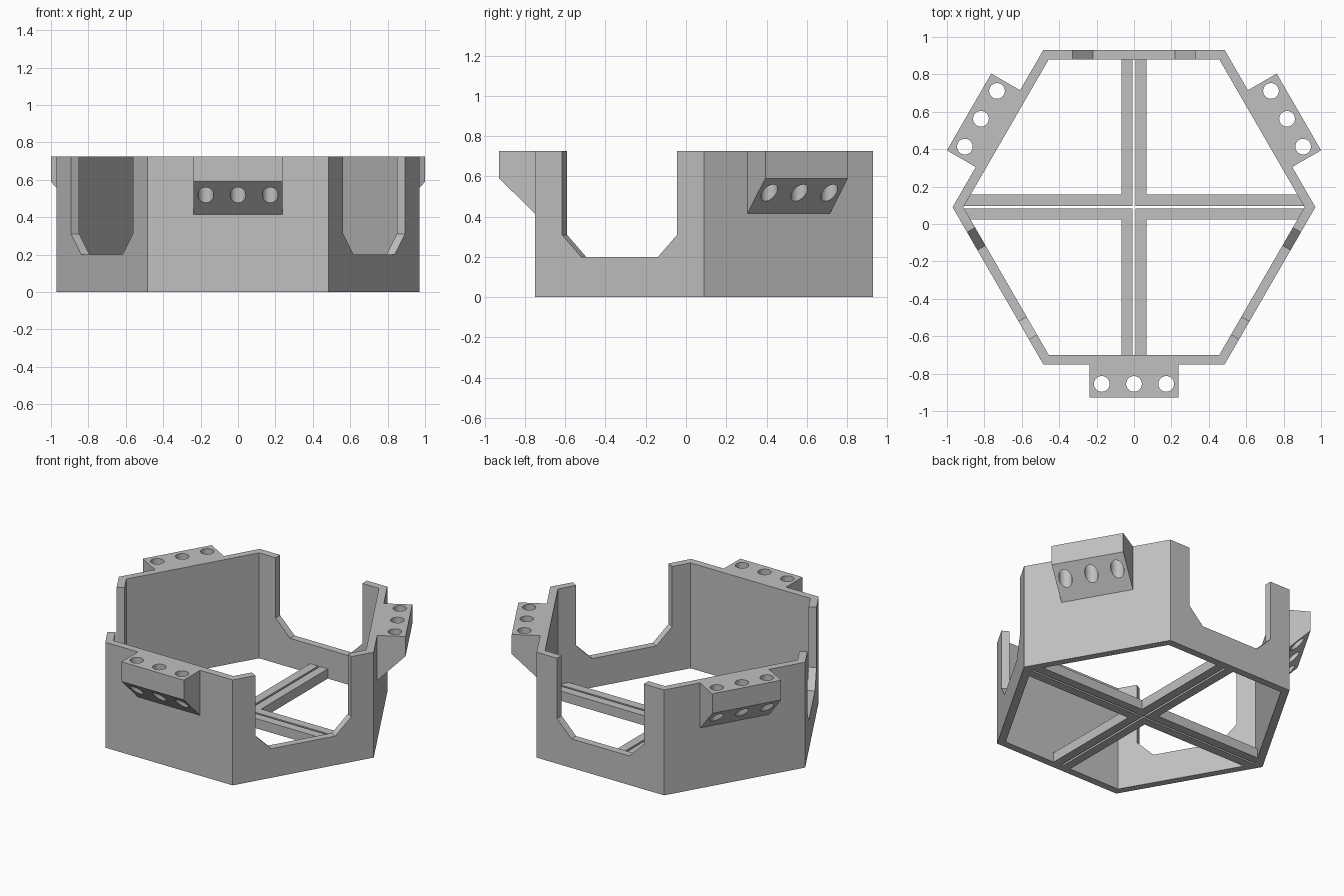
import bpy, bmesh, math
from mathutils import Matrix, Vector

cube = bpy.data.objects.get("Cube")
if cube:
    bpy.data.objects.remove(cube, do_unlink=True)

CY = 0.09                      # hexagon centre in y
OUT, INN = 0.84, 0.79          # outer and inner wall distance from the centre
TAN30 = math.tan(math.radians(30))
TOP = 0.725

grey = bpy.data.materials.new("plain grey")
grey.use_nodes = True
GREY = (0.53, 0.53, 0.53, 1)
grey.diffuse_color = GREY
grey.node_tree.nodes["Principled BSDF"].inputs["Base Color"].default_value = GREY


def finish(name, bm):
    bmesh.ops.remove_doubles(bm, verts=bm.verts, dist=1e-4)
    bmesh.ops.recalc_face_normals(bm, faces=bm.faces)
    mesh = bpy.data.meshes.new(name)
    bm.to_mesh(mesh)
    bm.free()
    mesh.materials.append(grey)
    obj = bpy.data.objects.new(name, mesh)
    bpy.context.collection.objects.link(obj)
    return obj


def prism(bm, points, offset):
    """Extrude a closed polygon along an offset."""
    face = bm.faces.new([bm.verts.new(p) for p in points])
    new = bmesh.ops.extrude_face_region(bm, geom=[face])["geom"]
    bmesh.ops.translate(bm, vec=offset, verts=[v for v in new if isinstance(v, bmesh.types.BMVert)])


def side_matrix(angle):
    """Place a part built on the front side on another hexagon side."""
    return Matrix.Translation((0, CY, 0)) @ Matrix.Rotation(math.radians(angle), 4, "Z")


# Hexagonal wall: three plain sides and three sides with an open notch
right = [(0.33, TOP), (0.33, 0.31), (0.22, 0.2)]
notch = right + [(-u, z) for u, z in reversed(right)]
bm = bmesh.new()
for i in range(6):
    m = side_matrix(i * 60)
    rings = []
    for dist in (OUT, INN):
        end = dist * TAN30
        outline = [(-end, 0), (end, 0), (end, TOP)] + (notch if i % 2 else []) + [(-end, TOP)]
        rings.append([bm.verts.new(m @ Vector((u, -dist, z))) for u, z in outline])
        bm.faces.new(rings[-1])
    a, b = rings
    n = len(a)
    for k in range(n):
        if k not in (1, n - 1):          # mitred ends stay open and are welded
            j = (k + 1) % n
            bm.faces.new([a[k], a[j], b[j], b[k]])
finish("hexagonal_wall", bm)

# Brackets with a sloping underside and three vertical holes
for name, angle in (("front", 0), ("back_left", 120), ("back_right", 240)):
    m = side_matrix(angle)
    bm = bmesh.new()
    section = [(OUT, TOP), (1.018, TOP), (1.018, 0.59), (OUT, 0.415)]
    prism(bm, [(-0.237, -d, z) for d, z in section], (0.474, 0, 0))
    bm.transform(m)
    bracket = finish(name + "_bracket", bm)

    bm = bmesh.new()
    for x in (-0.172, 0, 0.172):
        bmesh.ops.create_cone(bm, cap_ends=True, segments=32, radius1=0.042, radius2=0.042, depth=1,
                              matrix=m @ Matrix.Translation((x, -0.945, 0.6)))
    cutter = finish("hole_cutter", bm)
    cutter.hide_render = True
    mod = bracket.modifiers.new("holes", "BOOLEAN")
    mod.object = cutter
    mod.solver = "EXACT"
    bpy.context.view_layer.update()
    cut = bpy.data.meshes.new_from_object(bracket.evaluated_get(bpy.context.evaluated_depsgraph_get()))
    bracket.modifiers.clear()
    bracket.data = cut
    bpy.data.objects.remove(cutter, do_unlink=True)

# Cross ribs at the base: four angled bars with a narrow slit between them
SLIT, HALF = 0.007, 0.067
CORNER = INN / math.cos(math.radians(30))
bar = [(SLIT, SLIT), (CORNER - SLIT * TAN30, SLIT), (CORNER - HALF * TAN30, HALF),
       (HALF, HALF), (HALF, INN), (SLIT, INN)]
bm = bmesh.new()
for sx in (1, -1):
    for sy in (1, -1):
        prism(bm, [(sx * x, CY + sy * y, 0) for x, y in bar], (0, 0, HALF))
finish("cross_ribs", bm)
